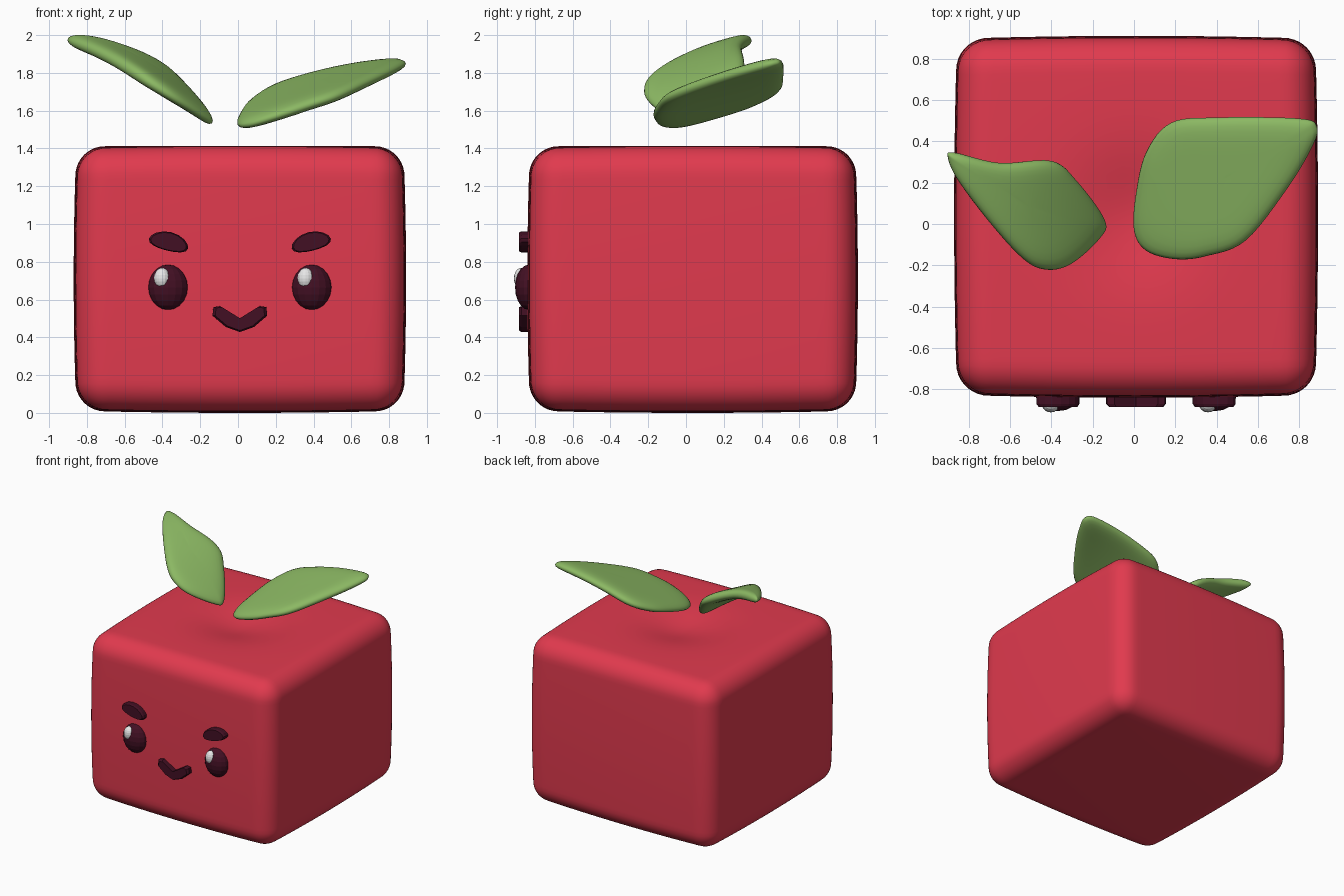
import bpy, bmesh, math
from mathutils import Vector, Matrix

cube = bpy.data.objects.get("Cube")
if cube:
    bpy.data.objects.remove(cube, do_unlink=True)


def make_material(name, rgb):
    mat = bpy.data.materials.new(name)
    mat.use_nodes = True
    color = (*rgb, 1)
    mat.diffuse_color = color
    mat.node_tree.nodes["Principled BSDF"].inputs["Base Color"].default_value = color
    return mat


RED = make_material("red skin", (0.75, 0.042, 0.076))
GREEN = make_material("leaf green", (0.26, 0.48, 0.125))
DARK = make_material("dark plum", (0.055, 0.005, 0.017))
WHITE = make_material("eye white", (0.8, 0.8, 0.8))


def finish(bm, name, mat, smooth=False):
    bmesh.ops.recalc_face_normals(bm, faces=bm.faces)
    mesh = bpy.data.meshes.new(name)
    bm.to_mesh(mesh)
    bm.free()
    mesh.materials.append(mat)
    for poly in mesh.polygons:
        poly.use_smooth = smooth
    obj = bpy.data.objects.new(name, mesh)
    bpy.context.collection.objects.link(obj)
    return obj


# Body: rounded, slightly bulging box with a dimple on top
def build_body(center, half, radius):
    bm = bmesh.new()
    bmesh.ops.create_cube(bm, size=2)
    bmesh.ops.subdivide_edges(bm, edges=bm.edges[:], cuts=39, use_grid_fill=True)
    for v in bm.verts:
        p = Vector([math.sin(c * math.pi / 2) * h for c, h in zip(v.co, half)])
        q = Vector([max(radius - h, min(h - radius, c)) for c, h in zip(p, half)])
        p = q + (p - q).normalized() * radius
        n = [(c / h) ** 2 for c, h in zip(p, half)]
        total = sum(n)
        p = Vector([c * (1 - 0.016 * (total - k)) for c, k in zip(p, n)])
        if p.z > 0:
            p.z -= 0.07 * math.exp(-(p.x ** 2 + p.y ** 2) / 0.08)
        v.co = p + center
    return finish(bm, "body", RED, smooth=True)


build_body(Vector((0.01, 0.035, 0.71)), (0.88, 0.875, 0.71), 0.15)


# Closed smooth curve through a few outline points
def smooth_loop(points, steps=6):
    pts = [Vector(p) for p in points]
    n, out = len(pts), []
    for i in range(n):
        a, b, c, d = (pts[(i + k) % n] for k in (-1, 0, 1, 2))
        for s in range(steps):
            t = s / steps
            out.append(b + (c - a) * t / 2 + (a * 2 - b * 5 + c * 4 - d) * t * t / 2
                       + (b * 3 - a - c * 3 + d) * t ** 3 / 2)
    return out


# Leaf: thick pad with rounded rim, following a curved height surface
def build_leaf(name, outline, height, thickness=0.04):
    loop = smooth_loop(outline)
    mid = sum(loop, Vector((0, 0))) / len(loop)

    def point(xy, offset):
        x, y = xy
        e = 0.01
        normal = Vector(((height(x - e, y) - height(x + e, y)) / (2 * e),
                         (height(x, y - e) - height(x, y + e)) / (2 * e), 1)).normalized()
        return Vector((x, y, height(x, y))) + normal * offset

    bm = bmesh.new()
    scales = [math.sin(k * math.pi / 20) for k in range(1, 11)]
    rim = [bm.verts.new(point(p, 0)) for p in loop]
    for side in (1, -1):
        rings = []
        for s in scales[:-1]:
            h = side * thickness * math.sqrt(1 - s ** 8)
            rings.append([bm.verts.new(point(mid + (p - mid) * s, h)) for p in loop])
        rings.append(rim)
        top = bm.verts.new(point(mid, side * thickness))
        for i in range(len(loop)):
            j = (i + 1) % len(loop)
            bm.faces.new((top, rings[0][i], rings[0][j]))
            for a, b in zip(rings, rings[1:]):
                bm.faces.new((a[i], b[i], b[j], a[j]))
    return finish(bm, name, GREEN, smooth=True)


build_leaf("left_leaf",
           [(0, -.03), (.01, .15), (.06, .35), (.18, .49), (.4, .515), (.8, .51),
            (.885, .47), (.86, .37), (.74, .17), (.54, -.08), (.35, -.155), (.2, -.17), (.06, -.13)],
           lambda x, y: 1.53 + 0.23 * y + 0.42 * x - 0.2 * x * x)


def right_height(x, y):
    u = -x - 0.14
    return 1.54 + 0.23 * y + u - 0.7 * u * u


build_leaf("right_leaf",
           [(-.9, .32), (-.87, .345), (-.65, .295), (-.4, .305), (-.28, .21), (-.145, .02),
            (-.17, -.07), (-.31, -.195), (-.43, -.22), (-.54, -.165), (-.7, .01), (-.85, .21)],
           right_height)


# Faceted ellipsoid
def ellipsoid(name, mat, center, radii, segments=16, rings=10):
    bm = bmesh.new()
    bmesh.ops.create_uvsphere(bm, u_segments=segments, v_segments=rings, radius=1)
    bm.transform(Matrix.Translation(center) @ Matrix.Diagonal((*radii, 1)))
    return finish(bm, name, mat)


# Raised plate on the front face with a softened front edge
def plate(name, outline, back=-0.82, front=-0.885):
    mid = sum((Vector(p) for p in outline), Vector((0, 0))) / len(outline)
    bm = bmesh.new()
    rings = []
    for y, s in ((back, 1), (front + 0.015, 1), (front, 0.9)):
        ring = [mid + (Vector(p) - mid) * s for p in outline]
        rings.append([bm.verts.new((p.x, y, p.y)) for p in ring])
    for a, b in zip(rings, rings[1:]):
        for i in range(len(a)):
            j = (i + 1) % len(a)
            bm.faces.new((a[i], a[j], b[j], b[i]))
    bm.faces.new(rings[0])
    bm.faces.new(rings[-1])
    return finish(bm, name, DARK)


# Eyes, highlights and brows
for label, side in (("right", -1), ("left", 1)):
    x = 0.01 + side * 0.38
    ellipsoid(label + "_eye", DARK, (x, -0.83, 0.665), (0.106, 0.075, 0.12))
    ellipsoid(label + "_eye_highlight", WHITE, (x - 0.032, -0.873, 0.712), (0.043, 0.038, 0.056))
    tilt = Matrix.Rotation(side * math.radians(14), 2)
    brow = []
    for k in range(16):
        a = k * math.pi / 8
        bend = 0.012 * math.cos(a) ** 2
        brow.append(tilt @ Vector((0.107 * math.cos(a), 0.05 * math.sin(a) - bend))
                    + Vector((x - side * 0.005, 0.908)))
    plate(label + "_brow", brow)

# Mouth: mirrored chevron smile
half = [(.105, .565), (.14, .56), (.145, .515), (.075, .455)]
mouth = [(0, .5)] + half + [(0, .428)] + [(-x, z) for x, z in reversed(half)]
plate("mouth", [(x + 0.01, z) for x, z in mouth])
